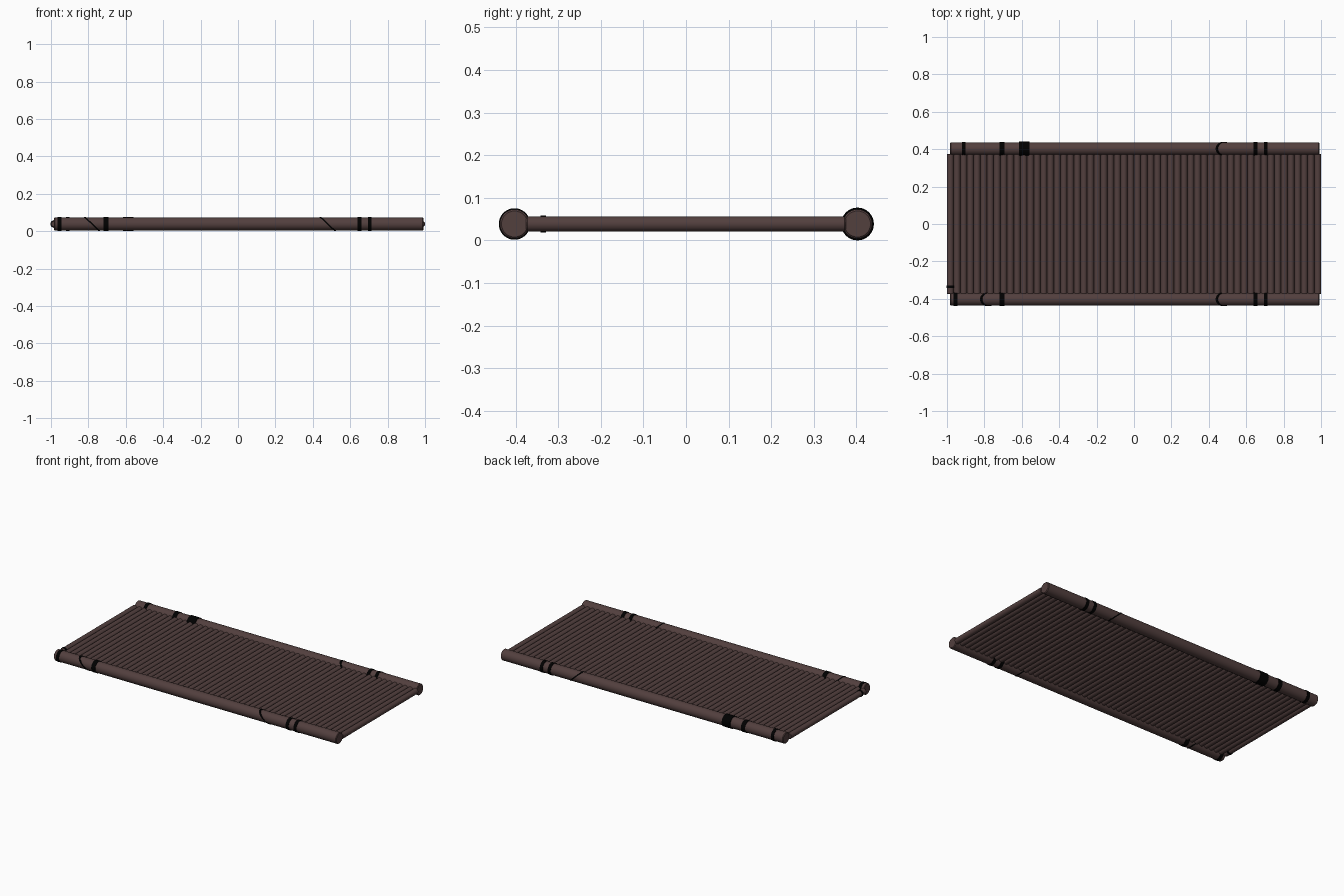
import bpy, bmesh, math

cube = bpy.data.objects.get("Cube")
if cube:
    bpy.data.objects.remove(cube)


def material(name, color):
    m = bpy.data.materials.new(name)
    m.use_nodes = True
    m.diffuse_color = color
    bsdf = m.node_tree.nodes["Principled BSDF"]
    bsdf.inputs["Base Color"].default_value = color
    bsdf.inputs["Roughness"].default_value = 0.8
    return m


wood = material("dark brown wood", (0.085, 0.05, 0.048, 1))
black = material("black binding", (0.0, 0.0, 0.0, 1))

Z = 0.0385          # height of all rod centres
RAIL_Y = 0.4025
RAIL_R = 0.0345
BAND_R = 0.037
SLATS = 56
PITCH = 2 / SLATS


def rod_mesh(name, length, radius, mat, axis="X", bevel=0.0, shear=0.0, sides=32):
    """Capped round rod with softened ends, lying along X or Y."""
    h = length / 2
    rings = [(-h, radius), (h, radius)]
    if bevel:
        rings = [(-h, radius - bevel), (-h + bevel, radius),
                 (h - bevel, radius), (h, radius - bevel)]
    bm = bmesh.new()
    loops = []
    for t, r in rings:
        loop = []
        for i in range(sides):
            a = 2 * math.pi * i / sides
            u, w = r * math.cos(a), r * math.sin(a)
            co = (t - shear * w, u, w) if axis == "X" else (u, t, w)
            loop.append(bm.verts.new(co))
        loops.append(loop)
    for a, b in zip(loops, loops[1:]):
        for i in range(sides):
            j = (i + 1) % sides
            bm.faces.new((a[i], a[j], b[j], b[i]))
    bm.faces.new(loops[0])
    bm.faces.new(loops[-1])
    bmesh.ops.recalc_face_normals(bm, faces=bm.faces)
    me = bpy.data.meshes.new(name)
    bm.to_mesh(me)
    bm.free()
    me.shade_smooth()
    me.set_sharp_from_angle(angle=math.radians(35))
    me.materials.append(mat)
    return me


def place(name, mesh, x, y, z=Z):
    ob = bpy.data.objects.new(name, mesh)
    ob.location = (x, y, z)
    bpy.context.collection.objects.link(ob)
    return ob


# Side rails
rail = rod_mesh("rail", 1.975, RAIL_R, wood, bevel=0.004)
place("front_rail", rail, 0.004, -RAIL_Y)
place("back_rail", rail, 0.004, RAIL_Y)

# Row of slats between the rails
slat = rod_mesh("slat", 0.75, PITCH / 2, wood, axis="Y", bevel=0.003, sides=24)
for i in range(SLATS):
    place(f"slat_{i + 1}", slat, -1 + PITCH * (i + 0.5), 0)

# Straight bindings: position along the rail and width
bindings = {
    "front": [(-0.955, 0.02), (-0.705, 0.027), (0.65, 0.02), (0.705, 0.02)],
    "back": [(-0.91, 0.02), (-0.705, 0.027), (0.65, 0.02), (0.705, 0.02)],
}
slanted = {"front": [-0.78, 0.48], "back": [0.48]}
slant_mesh = rod_mesh("slanted_binding", 0.011, 0.0365, black, shear=1.05)
for side, y in (("front", -RAIL_Y), ("back", RAIL_Y)):
    for x, width in bindings[side]:
        place(f"{side}_binding", rod_mesh("binding", width, BAND_R, black), x, y)
    for x in slanted[side]:
        place(f"{side}_slanted_binding", slant_mesh, x, y)

# Wide binding on the back rail
place("wide_binding", rod_mesh("wide_binding", 0.058, Z, black), -0.587, RAIL_Y)

# Small binding around the end slat
place("slat_binding", rod_mesh("slat_binding", 0.012, 0.0205, black, axis="Y", sides=24),
      -1 + PITCH / 2, -0.335)
